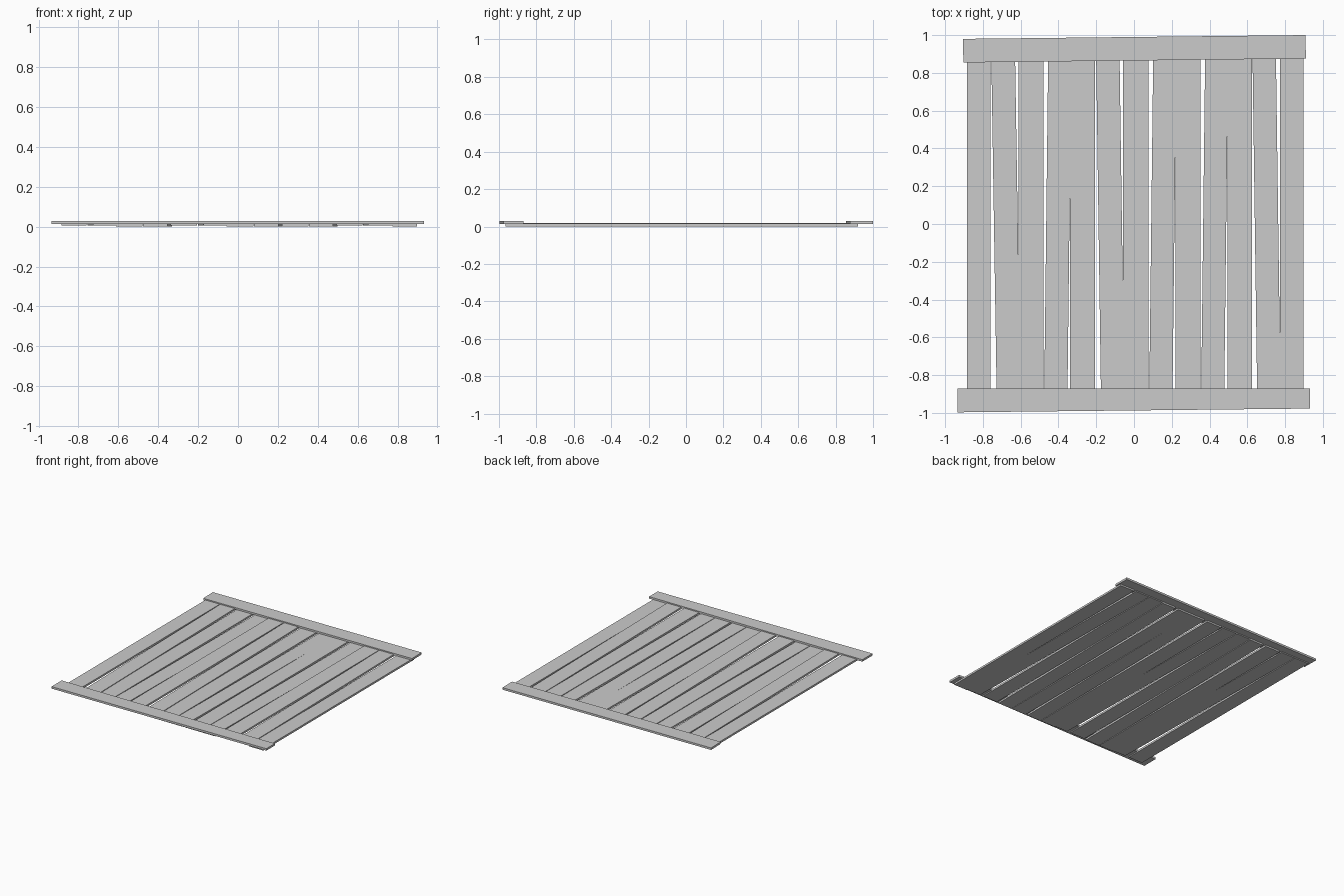
import bpy
import bmesh

if "Cube" in bpy.data.objects:
    bpy.data.objects.remove(bpy.data.objects["Cube"])


def slab(name, corners, z0, z1):
    """Flat board: counter-clockwise outline extruded from z0 to z1."""
    bm = bmesh.new()
    face = bm.faces.new([bm.verts.new((x, y, z0)) for x, y in corners])
    ext = bmesh.ops.extrude_face_region(bm, geom=[face])
    verts = [g for g in ext["geom"] if isinstance(g, bmesh.types.BMVert)]
    bmesh.ops.translate(bm, verts=verts, vec=(0, 0, z1 - z0))
    bmesh.ops.recalc_face_normals(bm, faces=bm.faces)
    mesh = bpy.data.meshes.new(name)
    bm.to_mesh(mesh)
    bm.free()
    obj = bpy.data.objects.new(name, mesh)
    bpy.context.collection.objects.link(obj)
    return obj


# Planks: left edge and right edge x at the front, sideways lean, lower layer?
FRONT, BACK = -0.965, 0.92
planks = [
    (-0.885, -0.760, 0.000, False),
    (-0.726, -0.600, -0.030, False),
    (-0.612, -0.479, 0.000, True),
    (-0.476, -0.353, 0.022, True),
    (-0.338, -0.206, 0.000, False),
    (-0.174, -0.050, -0.027, False),
    (-0.058, 0.077, 0.000, True),
    (0.080, 0.203, 0.022, True),
    (0.221, 0.353, 0.000, True),
    (0.355, 0.477, 0.022, True),
    (0.494, 0.624, 0.000, False),
    (0.653, 0.777, -0.026, False),
    (0.774, 0.898, 0.000, True),
]
for i, (left, right, lean, low) in enumerate(planks):
    z = 0.0 if low else 0.005
    slab(f"plank_{i + 1:02d}",
         [(left, FRONT), (right, FRONT), (right + lean, BACK), (left + lean, BACK)],
         z, z + 0.015)

# Cross rails laid over the plank ends, slightly skewed
slab("front_rail", [(-0.935, -0.997), (0.932, -0.977), (0.932, -0.87), (-0.935, -0.87)],
     0.013, 0.029)
slab("back_rail", [(-0.903, 0.855), (0.910, 0.876), (0.908, 1.0), (-0.906, 0.98)],
     0.013, 0.029)
